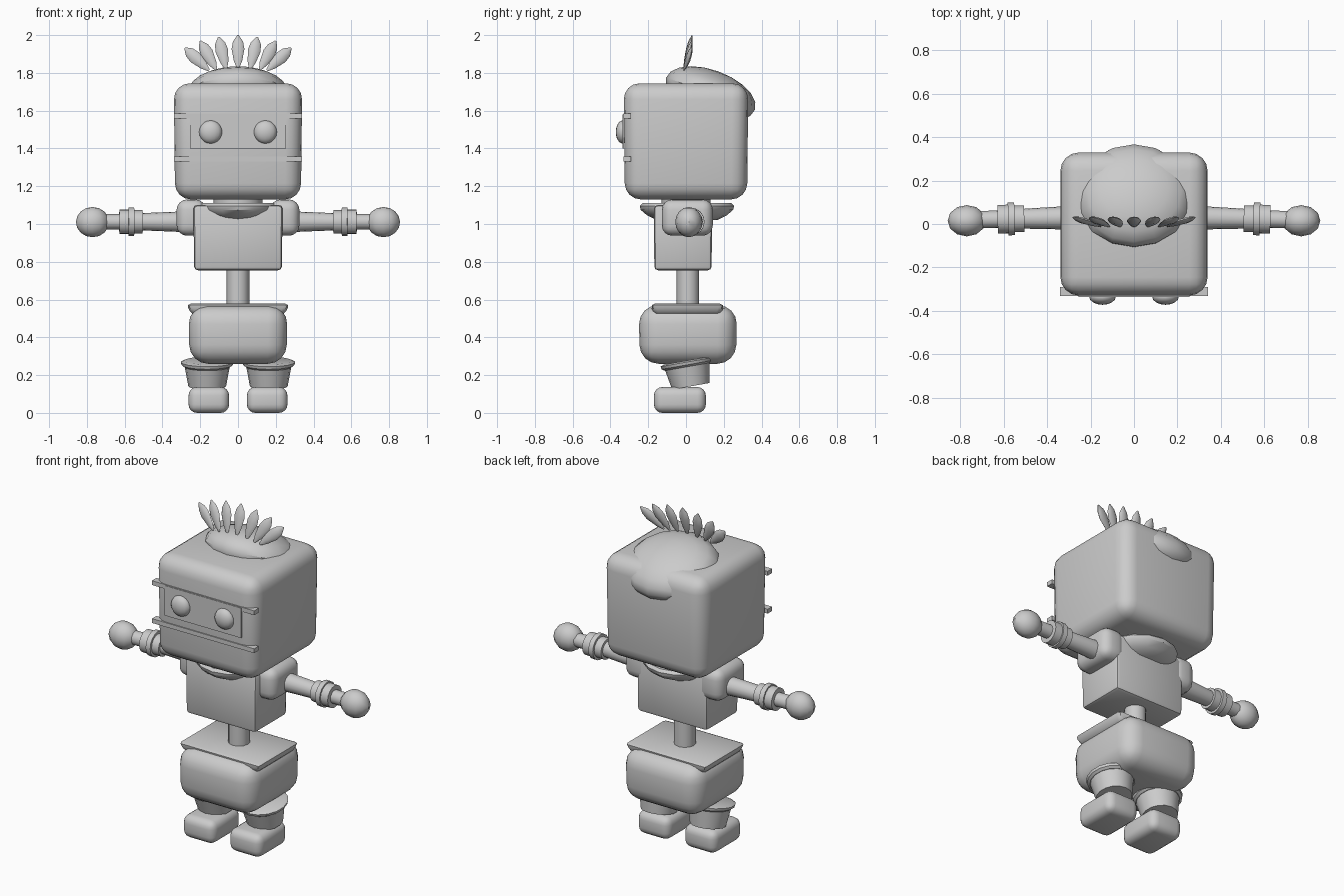
import bpy, bmesh, math
from mathutils import Matrix, Vector

if "Cube" in bpy.data.objects:
    bpy.data.objects.remove(bpy.data.objects["Cube"])

grey = bpy.data.materials.new("light_grey")
grey.diffuse_color = (0.6, 0.6, 0.6, 1)
grey.use_nodes = True
grey.node_tree.nodes["Principled BSDF"].inputs["Base Color"].default_value = grey.diffuse_color


def finish(name, bm, matrix=None, angle=35):
    """Turn a bmesh into a smooth-shaded object."""
    if matrix:
        bm.transform(matrix)
    bmesh.ops.recalc_face_normals(bm, faces=bm.faces[:])
    mesh = bpy.data.meshes.new(name)
    bm.to_mesh(mesh)
    bm.free()
    mesh.materials.append(grey)
    ob = bpy.data.objects.new(name, mesh)
    bpy.context.collection.objects.link(ob)
    bpy.ops.object.select_all(action='DESELECT')
    ob.select_set(True)
    bpy.context.view_layer.objects.active = ob
    bpy.ops.object.shade_smooth_by_angle(angle=math.radians(angle))
    return ob


def box(name, lo, hi, bevel=0.0, segs=3, taper=1.0, angle=35):
    """Rounded box between two corners; taper scales its underside."""
    lo, hi = Vector(lo), Vector(hi)
    size, mid = hi - lo, (lo + hi) / 2
    bm = bmesh.new()
    bmesh.ops.create_cube(bm, size=1, matrix=Matrix.Diagonal((*size, 1)))
    for v in bm.verts:
        if v.co.z < 0:
            v.co.x *= taper
            v.co.y *= taper
    if bevel:
        bmesh.ops.bevel(bm, geom=bm.edges[:], offset=bevel, segments=segs,
                        profile=0.5, affect='EDGES')
    return finish(name, bm, Matrix.Translation(mid), angle)


def ball(name, centre, radii, rot=None, u=16, v=10):
    bm = bmesh.new()
    bmesh.ops.create_uvsphere(bm, u_segments=u, v_segments=v, radius=1)
    m = Matrix.Translation(centre) @ (rot or Matrix()) @ Matrix.Diagonal((*radii, 1))
    return finish(name, bm, m)


def lathe(name, profile, matrix, sides=16, angle=35):
    """Spin (radius, height) points about z, with closed ends."""
    bm = bmesh.new()
    rings = []
    for r, h in profile:
        rings.append([bm.verts.new((r * math.cos(t), r * math.sin(t), h))
                      for t in (2 * math.pi * i / sides for i in range(sides))])
    for a, b in zip(rings, rings[1:]):
        for i in range(sides):
            j = (i + 1) % sides
            bm.faces.new((a[i], a[j], b[j], b[i]))
    bm.faces.new(rings[0][::-1])
    bm.faces.new(rings[-1])
    return finish(name, bm, matrix, angle)


def T(x, y, z):
    return Matrix.Translation((x, y, z))


# Head with face panel and two horizontal bars
box("head", (-0.34, -0.33, 1.13), (0.34, 0.33, 1.745), 0.085, 4, 0.98)
box("face_panel", (-0.255, -0.335, 1.40), (0.255, -0.327, 1.58))
for label, z in (("upper", 1.572), ("lower", 1.344)):
    box(label + "_face_bar", (-0.34, -0.332, z - 0.013), (0.34, -0.29, z + 0.013))

# Hair cap leaning over the back of the head
ball("hair_cap", (0, 0.13, 1.69), (0.27, 0.25, 0.125),
     Matrix.Rotation(math.radians(-20), 4, 'X'))

# Fan of feathers
feather = [(0.006, -0.09), (0.022, -0.05), (0.034, 0.015), (0.027, 0.055), (0.004, 0.09)]
for i in range(-3, 4):
    k = abs(i)
    x = math.copysign((0, 0.083, 0.158, 0.218)[k], i)
    z = (1.912, 1.905, 1.893, 1.873)[k]
    lean = math.copysign(math.radians((0, 13, 29, 47)[k]), i)
    m = (T(x, 0.01, z) @ Matrix.Rotation(lean, 4, 'Y')
         @ Matrix.Rotation(math.radians(-14), 4, 'X') @ Matrix.Diagonal((1, 0.4, 1, 1)))
    lathe("feather_%d" % (i + 4), feather, m, 8)

# Neck, collar, torso and spine
lathe("neck", [(0.13, 1.05), (0.13, 1.15)], T(0, 0, 0))
lathe("collar", [(0.16, 1.02), (0.21, 1.045), (0.245, 1.075), (0.25, 1.095), (0.235, 1.11)],
      T(0, 0.005, 0) @ Matrix.Diagonal((0.9, 1, 1, 1)), 16)
box("torso", (-0.236, -0.17, 0.755), (0.236, 0.138, 1.10), 0.02, 2, 0.985)
lathe("spine", [(0.06, 0.52), (0.06, 0.78)], T(0, 0.01, 0), 12)

# Hips: rounded pelvis with a square belt plate through its top
hips = box("pelvis", (-0.262, -0.25, 0.26), (0.262, 0.27, 0.57), 0.1, 4, 0.98)
for v in hips.data.vertices:
    # square up the profile toward the top and bottom
    if v.co.z > 0.5:
        v.co.z = min(v.co.z, 0.565)
box("belt_plate", (-0.275, -0.19, 0.515), (0.275, 0.205, 0.578), 0.025, 2, 0.88)

# Paired parts
for side, s in (("left", -1), ("right", 1)):
    ball(side + "_eye", (s * 0.145, -0.335, 1.487), (0.061, 0.037, 0.061))

    def sbox(name, x0, x1, y0, y1, z0, z1, bevel):
        a, b = sorted((s * x0, s * x1))
        box(side + name, (a, y0, z0), (b, y1, z1), bevel, 4)

    sbox("_shoulder", 0.17, 0.325, -0.128, 0.142, 0.938, 1.13, 0.055)

    # Arm parts run outward along x with a slight forward drift
    arm = T(0, 0.035, 1.012) @ Matrix.Rotation(s * math.radians(-1.2), 4, 'Z') \
        @ Matrix.Rotation(s * math.pi / 2, 4, 'Y')
    lathe(side + "_arm", [(0.055, 0.28), (0.046, 0.50), (0.04, 0.56), (0.04, 0.74)], arm)
    lathe(side + "_wrist_band", [(0.061, 0.505), (0.061, 0.55), (0.075, 0.55), (0.075, 0.58),
                                 (0.066, 0.58), (0.066, 0.628)], arm)
    ball(side + "_hand", (s * 0.77, 0.015, 1.01), (0.088, 0.072, 0.08), None, 12, 8)

    # Leg cup tipped backward, with a flared rim
    leg = T(s * 0.163, 0.015, 0.2) @ Matrix.Rotation(math.radians(10), 4, 'X')
    lathe(side + "_leg", [(0.1, -0.06), (0.122, 0.06)], leg)
    lathe(side + "_leg_rim", [(0.122, 0.045), (0.136, 0.055), (0.14, 0.07), (0.12, 0.078)], leg)

    sbox("_foot", 0.047, 0.262, -0.17, 0.105, 0.0, 0.137, 0.045)
